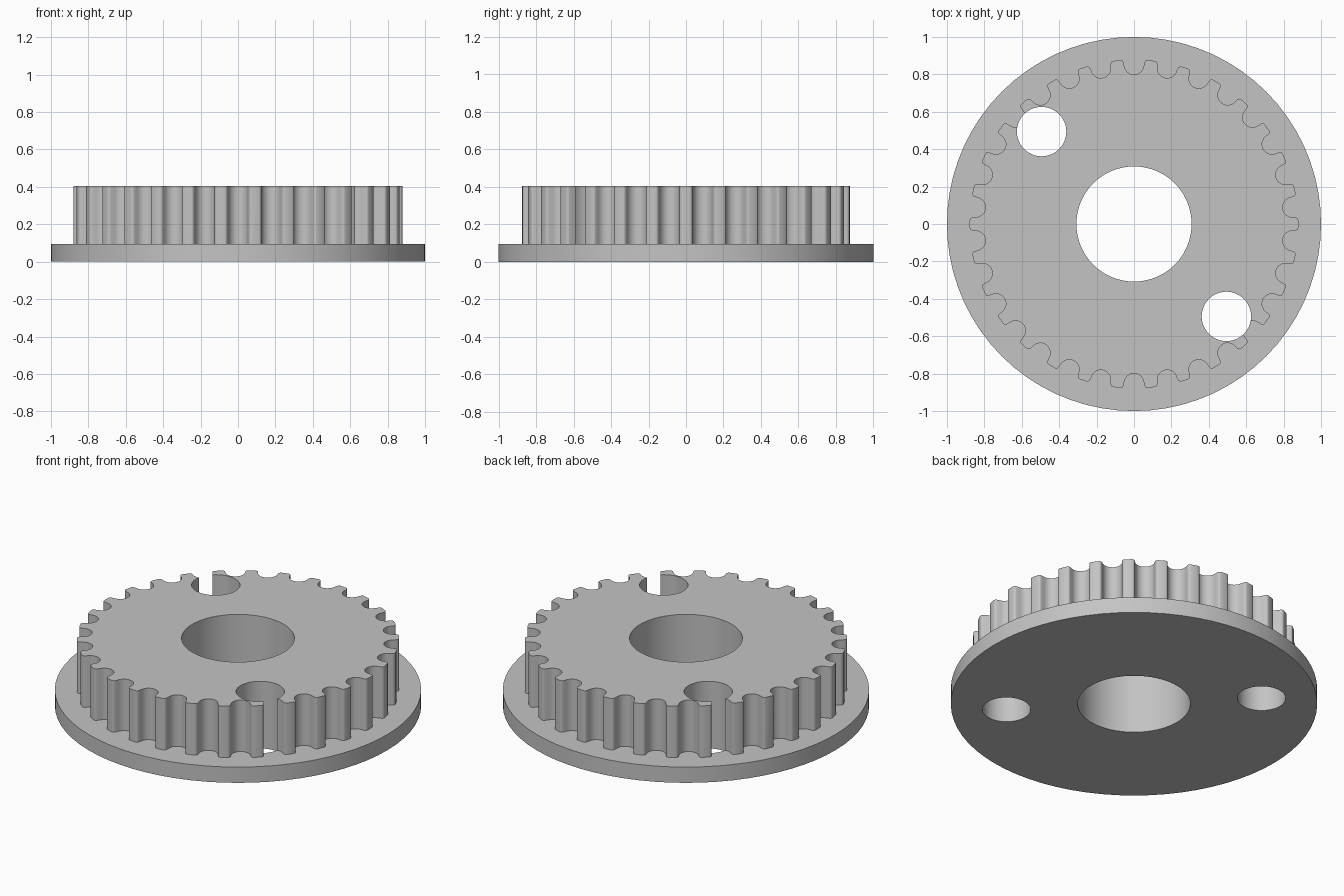
import bpy, bmesh
from math import sin, cos, pi, radians
from mathutils import Vector

cube = bpy.data.objects.get("Cube")
if cube:
    bpy.data.objects.remove(cube, do_unlink=True)

TEETH = 30
TIP_R = 0.879
FLANGE_TOP, TOP = 0.095, 0.405

grey = bpy.data.materials.new("plain grey")
grey.use_nodes = True
colour = (0.55, 0.55, 0.55, 1)
grey.diffuse_color = colour
grey.node_tree.nodes["Principled BSDF"].inputs["Base Color"].default_value = colour


def prism(name, outline, z0, z1):
    """Extrude a closed counter-clockwise outline from z0 to z1."""
    bm = bmesh.new()
    face = bm.faces.new([bm.verts.new((x, y, z0)) for x, y in outline])
    ext = bmesh.ops.extrude_face_region(bm, geom=[face])
    verts = [v for v in ext["geom"] if isinstance(v, bmesh.types.BMVert)]
    bmesh.ops.translate(bm, verts=verts, vec=(0, 0, z1 - z0))
    bmesh.ops.recalc_face_normals(bm, faces=bm.faces)
    mesh = bpy.data.meshes.new(name)
    bm.to_mesh(mesh)
    bm.free()
    mesh.materials.append(grey)
    obj = bpy.data.objects.new(name, mesh)
    bpy.context.collection.objects.link(obj)
    return obj


def circle(radius, cx=0, cy=0, n=64):
    return [(cx + radius * cos(2 * pi * i / n), cy + radius * sin(2 * pi * i / n))
            for i in range(n)]


def combine(target, other, operation):
    """Apply a boolean to target and discard the other object."""
    mod = target.modifiers.new(operation.title(), "BOOLEAN")
    mod.object, mod.operation, mod.solver = other, operation, "EXACT"
    bpy.context.view_layer.objects.active = target
    bpy.ops.object.modifier_apply(modifier=mod.name)
    bpy.data.objects.remove(other, do_unlink=True)


def groove():
    """Belt groove as (sideways, depth) points: rounded lip, flank, round root."""
    lip = [(0.0715 - 0.0155 * sin(a), 0.0155 * (1 - cos(a)))
           for a in (radians(d) for d in (0, 26, 52, 79))]
    root = [(0.0525 * cos(a), 0.0275 + 0.0525 * sin(a))
            for a in (radians(10 + 10 * i) for i in range(9))]
    half = lip + root
    return half + [(-x, d) for x, d in reversed(half[:-1])]


def toothed_outline():
    points = []
    for i in range(TEETH):
        angle = pi / 2 + 2 * pi * i / TEETH
        out = Vector((cos(angle), sin(angle)))
        side = Vector((sin(angle), -cos(angle)))
        rim = (TIP_R ** 2 - 0.0715 ** 2) ** 0.5
        for x, depth in groove():
            # follow the tip circle near the lip, a straight groove below it
            r = max(rim, 0) + (TIP_R - rim) * min(1, depth / 0.05) - depth
            points.append(tuple(out * r + side * x))
    return points


# Flange disc with the toothed hub standing on it
pulley = prism("toothed_pulley", circle(1, n=72), 0, FLANGE_TOP)
combine(pulley, prism("toothed_hub", toothed_outline(), FLANGE_TOP / 2, TOP), "UNION")

# Centre bore and two opposite bolt holes
for radius, x, y in ((0.308, 0, 0), (0.132, -0.494, 0.494), (0.132, 0.494, -0.494)):
    combine(pulley, prism("hole_cutter", circle(radius, x, y), -0.1, TOP + 0.1), "DIFFERENCE")

# Smooth round walls, crisp edges
bpy.ops.object.select_all(action="DESELECT")
pulley.select_set(True)
bpy.context.view_layer.objects.active = pulley
bpy.ops.object.shade_smooth_by_angle(angle=radians(30))
